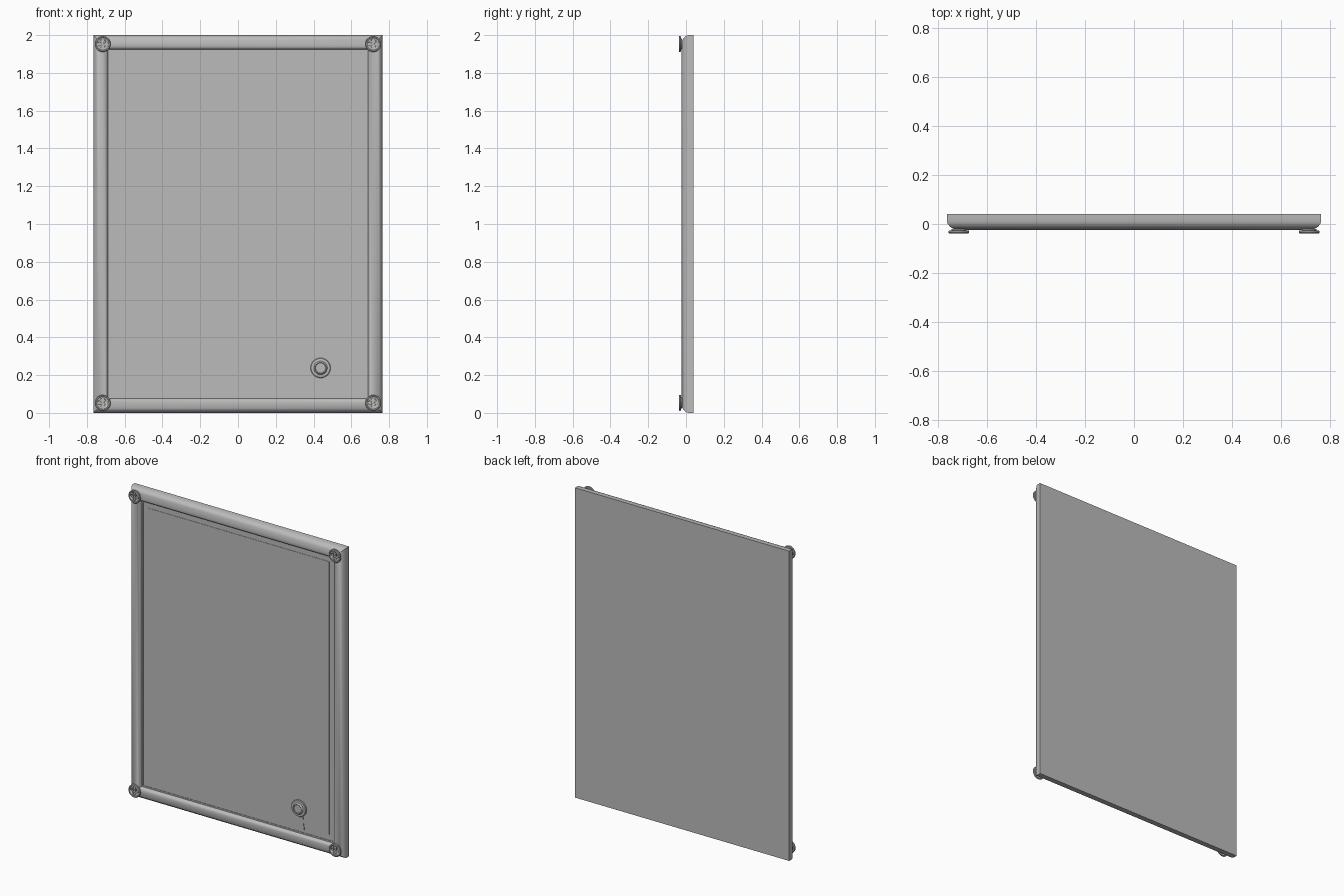
import bpy, bmesh, math
from mathutils import Vector

if "Cube" in bpy.data.objects:
    bpy.data.objects.remove(bpy.data.objects["Cube"])

grey = bpy.data.materials.new("plain grey")
grey.diffuse_color = (0.5, 0.5, 0.5, 1)
grey.use_nodes = True
grey.node_tree.nodes["Principled BSDF"].inputs["Base Color"].default_value = grey.diffuse_color

W, H = 0.765, 2.0


def finish(name, bm, smooth=True):
    """Turn a bmesh into a named grey object."""
    bmesh.ops.recalc_face_normals(bm, faces=bm.faces)
    mesh = bpy.data.meshes.new(name)
    bm.to_mesh(mesh)
    bm.free()
    obj = bpy.data.objects.new(name, mesh)
    bpy.context.collection.objects.link(obj)
    mesh.materials.append(grey)
    if smooth:
        bpy.ops.object.select_all(action='DESELECT')
        obj.select_set(True)
        bpy.context.view_layer.objects.active = obj
        bpy.ops.object.shade_smooth_by_angle(angle=math.radians(35))
    return obj


def prism(name, outline, y0, y1):
    """Flat plate: an (x, z) outline extruded from y0 to y1."""
    bm = bmesh.new()
    front = [bm.verts.new((x, y0, z)) for x, z in outline]
    back = [bm.verts.new((x, y1, z)) for x, z in outline]
    bm.faces.new(front)
    bm.faces.new(back)
    n = len(outline)
    for i in range(n):
        j = (i + 1) % n
        bm.faces.new((front[i], front[j], back[j], back[i]))
    return finish(name, bm, False)


def rect(x, z0, z1):
    return [(-x, z0), (x, z0), (x, z1), (-x, z1)]


def turned(name, profile, cx, cz, sides=28):
    """Round part about the y axis: profile of (radius, y), capped at both ends."""
    bm = bmesh.new()
    rings = []
    for r, y in profile:
        rings.append([bm.verts.new((cx + r * math.cos(math.tau * i / sides), y,
                                    cz + r * math.sin(math.tau * i / sides)))
                      for i in range(sides)])
    for a, b in zip(rings, rings[1:]):
        for i in range(sides):
            j = (i + 1) % sides
            bm.faces.new((a[i], a[j], b[j], b[i]))
    bm.faces.new(rings[0])
    bm.faces.new(rings[-1])
    return finish(name, bm)


# Mitred moulding: (inset from outer edge, y), swept round the rectangle
moulding = [(0, 0.04), (0, 0.012), (0.004, 0.0), (0.012, -0.010), (0.024, -0.018),
            (0.038, -0.023), (0.052, -0.024), (0.062, -0.021), (0.070, -0.015),
            (0.075, -0.008), (0.077, 0.001), (0.086, 0.001), (0.086, 0.012)]
bm = bmesh.new()
loops = [[bm.verts.new((x, y, z)) for x, z in rect(W - d, d, H - d)] for d, y in moulding]
for a, b in zip(loops, loops[1:]):
    for i in range(4):
        j = (i + 1) % 4
        bm.faces.new((a[i], a[j], b[j], b[i]))
bm.faces.new(loops[0])  # flat back
finish("frame", bm)

# Picture board, with a slightly raised sheet on it
prism("board", rect(W - 0.08, 0.08, H - 0.08), 0.004, 0.03)
prism("sheet", rect(0.65, 0.125, 1.885), 0.002, 0.01)

# Corner buttons with four sunken holes
for side, sx in (("left", -1), ("right", 1)):
    for level, cz in (("bottom", 0.053), ("top", 1.953)):
        cx = sx * 0.716
        button = turned(f"{level}_{side}_button",
                        [(0.03, -0.020), (0.03, -0.026), (0.039, -0.026), (0.042, -0.029),
                         (0.042, -0.035), (0.039, -0.038), (0.034, -0.038), (0.032, -0.036)],
                        cx, cz)
        for k in range(4):
            a = k * math.pi / 2
            hole = turned("hole_cutter", [(0.010, -0.05), (0.010, -0.029)],
                          cx + 0.0175 * math.cos(a), cz + 0.0175 * math.sin(a), 14)
            hole.hide_render = True
            hole.hide_set(True)
            cut = button.modifiers.new("hole", 'BOOLEAN')
            cut.object = hole
            cut.operation = 'DIFFERENCE'

# Seal with a raised centre, and its ribbon tail
turned("seal", [(0.053, 0.006), (0.053, -0.005), (0.050, -0.009), (0.036, -0.010),
                (0.032, -0.016), (0.029, -0.018), (0.026, -0.015)], 0.437, 0.238)
prism("ribbon_tail", [(0.405, 0.105), (0.437, 0.125), (0.472, 0.105),
                      (0.462, 0.22), (0.415, 0.22)], 0.0, 0.006)
